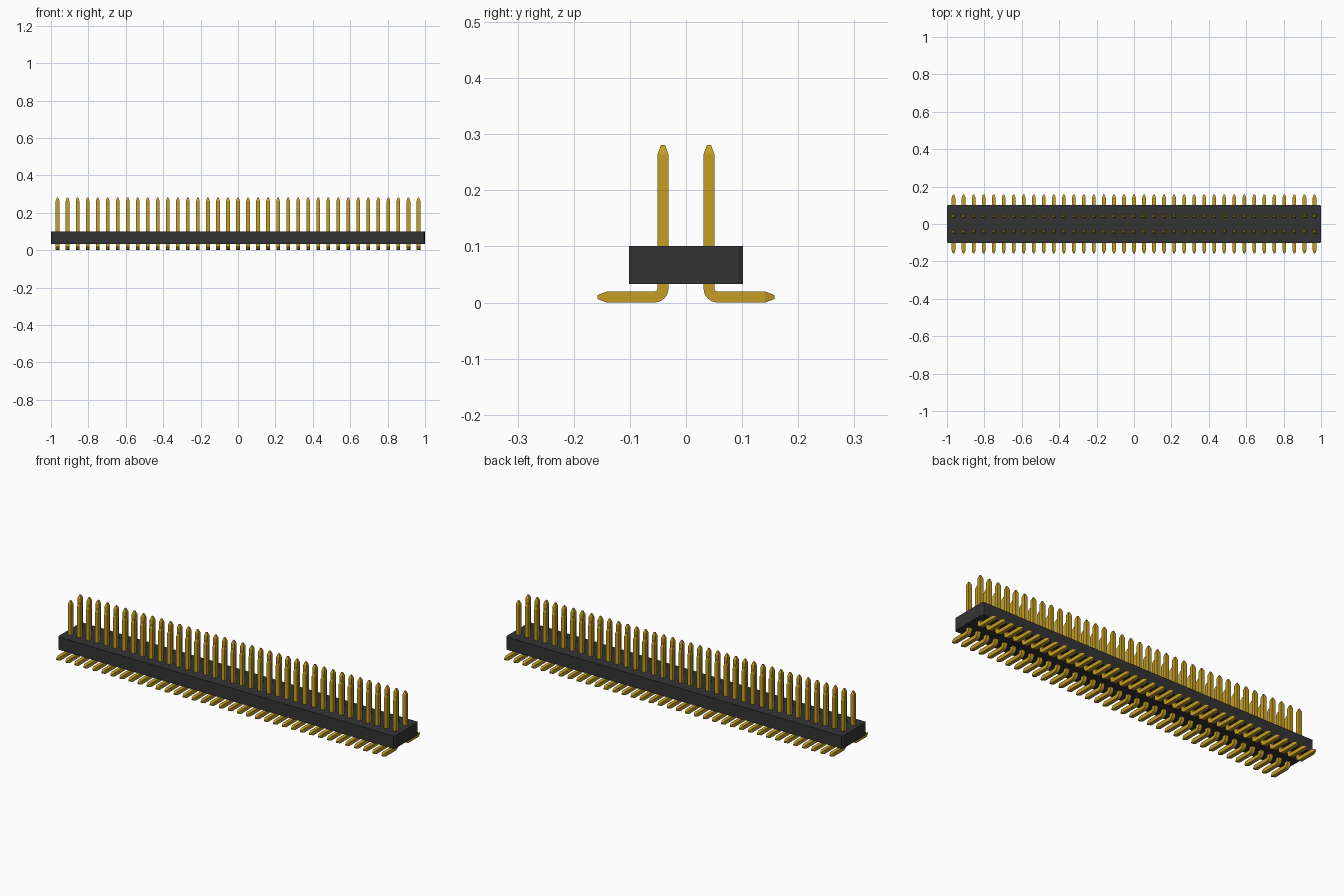
import bpy, bmesh, math
from mathutils import Vector

cube = bpy.data.objects.get("Cube")
if cube:
    bpy.data.objects.remove(cube, do_unlink=True)

PINS, PITCH = 37, 0.0536
ROW_Y, HALF = 0.041, 0.0098          # row offset and pin half thickness


def material(name, rgb):
    m = bpy.data.materials.new(name)
    m.use_nodes = True
    m.diffuse_color = (*rgb, 1)
    m.node_tree.nodes["Principled BSDF"].inputs["Base Color"].default_value = (*rgb, 1)
    return m


def make_object(name, bm, mat):
    bmesh.ops.recalc_face_normals(bm, faces=bm.faces)
    mesh = bpy.data.meshes.new(name)
    bm.to_mesh(mesh)
    bm.free()
    mesh.materials.append(mat)
    ob = bpy.data.objects.new(name, mesh)
    bpy.context.collection.objects.link(ob)
    return ob


black = material("black plastic", (0.034, 0.034, 0.034))
gold = material("gold metal", (0.55, 0.34, 0.017))

# Housing: long bar with chamfered vertical corners
bx, by, cx, cy, z0, z1 = 1.0, 0.102, 0.005, 0.009, 0.033, 0.101
outline = [(bx, -by + cy), (bx, by - cy), (bx - cx, by), (-bx + cx, by),
           (-bx, by - cy), (-bx, -by + cy), (-bx + cx, -by), (bx - cx, -by)]
bm = bmesh.new()
base = bm.faces.new([bm.verts.new((x, y, z0)) for x, y in outline])
top = bmesh.ops.extrude_face_region(bm, geom=[base])
bmesh.ops.translate(bm, vec=(0, 0, z1 - z0),
                    verts=[v for v in top["geom"] if isinstance(v, bmesh.types.BMVert)])
make_object("housing", bm, black)

# Pin path: (y, z, turn angle, half thickness) from upper tip to foot tip
TIP = 0.0035
RADIUS = 0.0155                       # centre-line radius of the bend
path = [(-ROW_Y, 0.281, 0, TIP), (-ROW_Y, 0.264, 0, HALF)]
STEPS = 6
for i in range(STEPS + 1):
    a = math.pi / 2 * i / STEPS
    path.append((-ROW_Y - RADIUS * (1 - math.cos(a)),
                 HALF + RADIUS * (1 - math.sin(a)), a, HALF))
path += [(-0.141, HALF, math.pi / 2, HALF), (-0.158, HALF, math.pi / 2, TIP)]

# Sweep a square section along the path
bm = bmesh.new()
x0 = -PITCH * (PINS - 1) / 2
rings = []
for y, z, a, h in path:
    across = Vector((0, math.cos(a), math.sin(a) * -1))
    centre = Vector((x0, y, z))
    rings.append([bm.verts.new(centre + Vector((sx * h, 0, 0)) + across * sy * h)
                  for sx, sy in ((-1, -1), (1, -1), (1, 1), (-1, 1))])
for r, s in zip(rings, rings[1:]):
    for k in range(4):
        bm.faces.new((r[k], r[(k + 1) % 4], s[(k + 1) % 4], s[k]))
bm.faces.new(rings[0])
bm.faces.new(rings[-1])
pins = make_object("pins", bm, gold)

# Smooth only the bend, keep edges and tips crisp
bpy.ops.object.select_all(action='DESELECT')
pins.select_set(True)
bpy.context.view_layer.objects.active = pins
bpy.ops.object.shade_smooth_by_angle(angle=math.radians(17))

# Repeat along the housing, then mirror to the second row
arr = pins.modifiers.new("pin row", 'ARRAY')
arr.count = PINS
arr.use_relative_offset = False
arr.use_constant_offset = True
arr.constant_offset_displace = (PITCH, 0, 0)
mir = pins.modifiers.new("second row", 'MIRROR')
mir.use_axis = (False, True, False)
mir.use_mirror_merge = False
